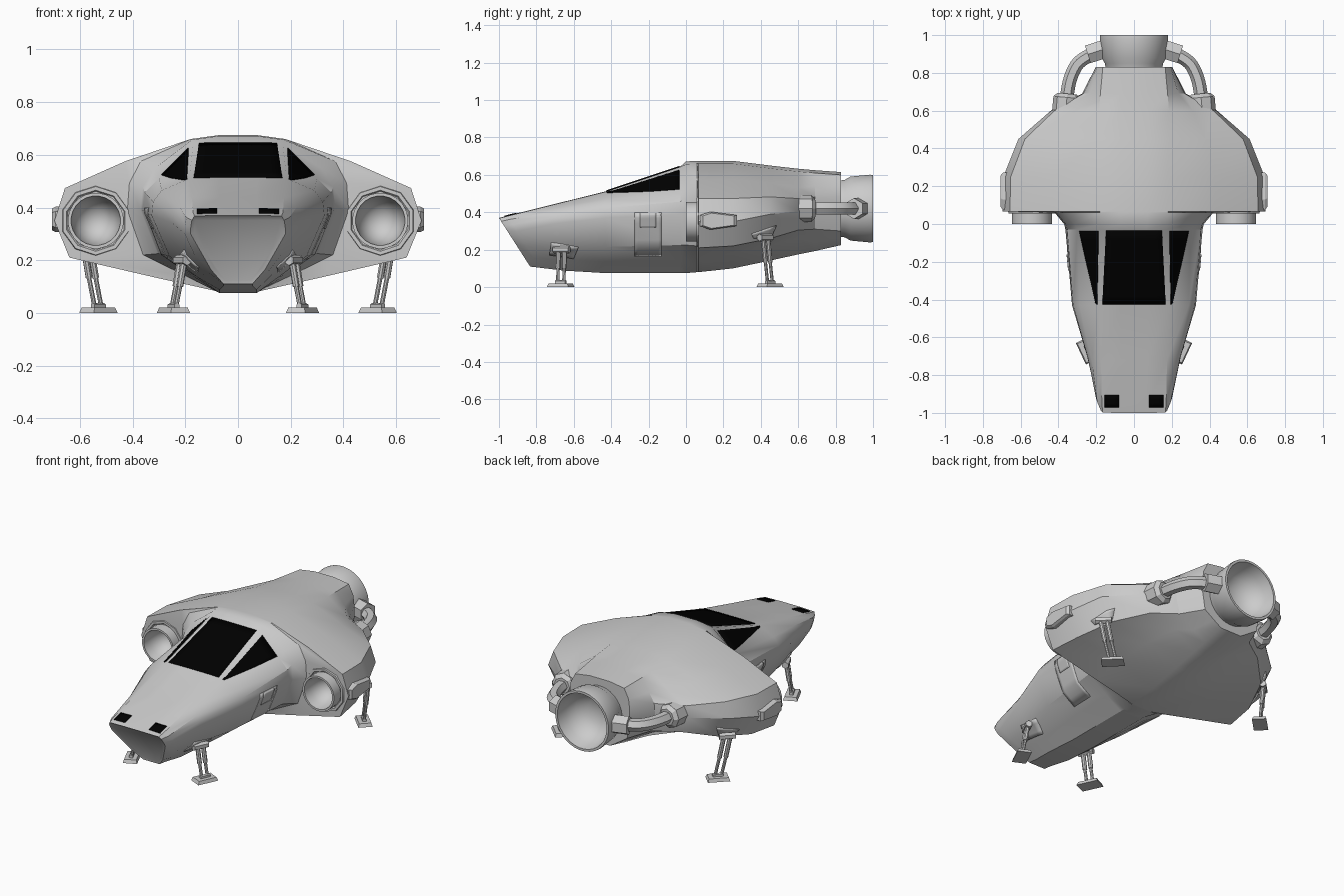
import bpy, bmesh, math
from mathutils import Vector, Matrix
from mathutils.bvhtree import BVHTree

if "Cube" in bpy.data.objects:
    bpy.data.objects.remove(bpy.data.objects["Cube"])

black = bpy.data.materials.new("dark_glass")
black.diffuse_color = (0, 0, 0, 1)
black.use_nodes = True
black.node_tree.nodes["Principled BSDF"].inputs["Base Color"].default_value = black.diffuse_color


def smooth(ob, angle=35):
    bpy.ops.object.select_all(action='DESELECT')
    bpy.context.view_layer.objects.active = ob
    ob.select_set(True)
    bpy.ops.object.shade_smooth_by_angle(angle=math.radians(angle))


def finish(name, bm, mat=None, angle=35):
    bmesh.ops.recalc_face_normals(bm, faces=bm.faces)
    me = bpy.data.meshes.new(name)
    bm.to_mesh(me)
    bm.free()
    ob = bpy.data.objects.new(name, me)
    bpy.context.collection.objects.link(ob)
    if mat:
        me.materials.append(mat)
    smooth(ob, angle)
    return ob


def rod(name, a, b, r1, r2=None, n=8, angle=35):
    a, b = Vector(a), Vector(b)
    bm = bmesh.new()
    rot = (b - a).to_track_quat('Z', 'Y').to_matrix().to_4x4()
    bmesh.ops.create_cone(bm, cap_ends=True, segments=n, radius1=r1,
                          radius2=r1 if r2 is None else r2, depth=(b - a).length,
                          matrix=Matrix.Translation((a + b) / 2) @ rot)
    return finish(name, bm, angle=angle)


def lathe(name, cx, cz, profile, n=32, angle=35):
    """Turn a (radius, y) profile round an axis parallel to y."""
    bm = bmesh.new()
    rings = []
    for r, y in profile:
        rings.append([bm.verts.new((cx + r * math.cos(t), y, cz + r * math.sin(t)))
                      for t in [2 * math.pi * (k + 0.5) / n for k in range(n)]])
    for p, q in zip(rings, rings[1:]):
        for k in range(n):
            bm.faces.new((p[k], p[(k + 1) % n], q[(k + 1) % n], q[k]))
    bmesh.ops.remove_doubles(bm, verts=bm.verts, dist=1e-5)
    return finish(name, bm, angle=angle)


# Hull stations: y, shear, top z, roof x, shoulder x z, side x z, low x z, bottom z
stations = [
    (-1.00, .64, .370, .165, .175, .352, .180, .300, .140, .230, .110),
    (-.955, .64, .382, .170, .195, .362, .202, .300, .165, .220, .103),
    (-.72, .20, .440, .175, .225, .405, .248, .340, .205, .220, .088),
    (-.43, 0, .512, .185, .290, .465, .328, .370, .260, .215, .075),
    (-.03, 0, .645, .170, .300, .512, .363, .390, .300, .225, .075),
    (0, 0, .672, .175, .315, .550, .370, .390, .305, .225, .075),
    (.06, 0, .675, .180, .370, .575, .420, .390, .360, .220, .080),
    (.066, 0, .675, .180, .430, .575, .697, .350, .640, .210, .080),
    (.25, 0, .675, .180, .430, .575, .692, .350, .615, .220, .100),
    (.45, 0, .650, .185, .380, .558, .612, .390, .535, .260, .142),
    (.60, 0, .633, .185, .310, .530, .440, .405, .385, .305, .175),
    (.69, 0, .625, .178, .235, .540, .275, .410, .250, .310, .193),
    (.83, 0, .615, .165, .195, .540, .203, .410, .185, .300, .225),
]


def section(y, shear, top, roof, sx, sz, mx, mz, lx, lz, bot):
    dip = .32 if .1 < y < .65 else .56      # hollow between belly and pods
    half = [(min(.08, roof * .4), top), (roof, top - (.015 if y > -.03 else .002)), (sx, sz),
            (sx + .85 * (mx - sx), sz + .45 * (mz - sz)), (mx, mz), (lx, lz),
            (lx + .55 * (.07 - lx), lz + dip * (bot - lz)), (.07 if y > -.9 else .055, bot)]
    ring = half + [(-x, z) for x, z in reversed(half)]
    return [(x, y + shear * (top - z), z) for x, z in ring]


# Hull: one loft from nose to tail
bm = bmesh.new()
rings = [[bm.verts.new(c) for c in section(*s)] for s in stations]
for i, (p, q) in enumerate(zip(rings, rings[1:])):
    for k in range(16):
        j = (k + 1) % 16
        if i == 3 and k == 1:               # flat triangle for the side window
            faces = [(p[k], p[j], q[j]), (p[k], q[j], q[k])]
        elif i == 3 and k == 13:
            faces = [(p[k], p[j], q[k]), (p[j], q[j], q[k])]
        else:
            faces = [(p[k], p[j], q[j], q[k])]
        for f in faces:
            bm.faces.new(f)
nose = bm.faces.new(rings[0])
bm.faces.new(rings[-1])
bmesh.ops.recalc_face_normals(bm, faces=bm.faces)
bmesh.ops.inset_region(bm, faces=[nose], thickness=.014, depth=-.006)
bm.normal_update()
tree = BVHTree.FromBMesh(bm)
hull = finish("hull", bm, angle=32)


def patch(name, corners, axis, t=.004, mat=None, n=8):
    """Thin quad panel laid on the hull; corners are (x, y) from above or (y, z) from a side."""
    bm = bmesh.new()
    c = [Vector(p) for p in corners]
    grid = []
    for i in range(n + 1):
        row = []
        for j in range(n + 1):
            u, v = i / n, j / n
            p = c[0].lerp(c[1], u).lerp(c[3].lerp(c[2], u), v)
            if axis == 'top':
                hit = tree.ray_cast(Vector((p.x, p.y, 3)), Vector((0, 0, -1)))
            else:
                hit = tree.ray_cast(Vector((3 * axis, p.x, p.y)), Vector((-axis, 0, 0)))
            row.append(bm.verts.new(hit[0]))
        grid.append(row)
    for i in range(n):
        for j in range(n):
            bm.faces.new((grid[i][j], grid[i + 1][j], grid[i + 1][j + 1], grid[i][j + 1]))
    ob = finish(name, bm, mat)
    mod = ob.modifiers.new("thickness", 'SOLIDIFY')
    mod.thickness, mod.offset = 2 * t, 0
    return ob


def rect(a0, a1, b0, b1):
    return [(a0, b0), (a1, b0), (a1, b1), (a0, b1)]


# Windscreen
patch("windscreen", [(-.168, -.425), (.168, -.425), (.148, -.035), (-.148, -.035)], 'top', mat=black)

# Main engine nozzle
lathe("main_nozzle", 0, .42, [(0, .81), (.148, .81), (.155, .85), (.172, .88), (.182, .985), (.18, 1),
                              (.166, 1), (.155, .94), (.125, .88), (.07, .845), (0, .835)], 32)

for s, side in ((1, "right"), (-1, "left")):
    # Side windows and nose lights
    patch(side + "_window", [(s * .194, -.425), (s * .203, -.42), (s * .288, -.036), (s * .187, -.036)],
          'top', mat=black)
    patch(side + "_nose_light", rect(s * .08, s * .155, -.97, -.905), 'top', mat=black, n=3)

    # Door with its small window
    patch(side + "_door", rect(-.275, -.13, .165, .40), s, .003)
    patch(side + "_door_window", rect(-.245, -.16, .32, .395), s, .006)

    # Intake: bore through the pod wall, lipped bowl and bezel
    cut = rod("intake_cutter", (s * .54, -.1, .35), (s * .54, .165, .35), .1, n=24)
    cut.hide_render = True
    mod = hull.modifiers.new("intake", 'BOOLEAN')
    mod.operation, mod.object, mod.solver = 'DIFFERENCE', cut, 'EXACT'
    bpy.context.view_layer.objects.active = hull
    bpy.ops.object.modifier_apply(modifier="intake")
    bpy.data.objects.remove(cut)
    lathe(side + "_intake", s * .54, .35, [(.106, .17), (.106, 0), (.094, 0), (.088, .05), (.07, .1),
                                          (.04, .13), (0, .14)], 24)
    lathe(side + "_intake_bezel", s * .54, .35, [(.134, .07), (.13, .056), (.116, .056), (.108, .068)], 10)

    # Six-sided pad on the outside of the pod
    bm = bmesh.new()
    outline = [(.075, .325), (.075, .385), (.13, .403), (.272, .385), (.272, .327), (.13, .307)]
    rows = []
    for x, k in ((.64, 1), (.693, 1), (.706, .85)):
        rows.append([bm.verts.new((s * x, .173 + (y - .173) * k, .355 + (z - .355) * k)) for y, z in outline])
    for p, q in zip(rows, rows[1:]):
        for k in range(6):
            j = (k + 1) % 6
            bm.faces.new((p[k], p[j], q[j], q[k]))
    bm.faces.new(rows[0])
    bm.faces.new(rows[-1])
    finish(side + "_pod_pad", bm, angle=15)

    # Feed pipe from the pod to the nozzle, with faceted collars
    cu = bpy.data.curves.new(side + "_pipe", 'CURVE')
    cu.dimensions, cu.bevel_depth, cu.bevel_resolution, cu.resolution_u = '3D', .036, 1, 4
    path = [(.365, .58), (.355, .70), (.33, .80), (.28, .88), (.16, .925)]
    sp = cu.splines.new('NURBS')
    sp.points.add(len(path) - 1)
    for pt, (x, y) in zip(sp.points, path):
        pt.co = (s * x, y, .42, 1)
    sp.use_endpoint_u, sp.order_u = True, 3
    pipe = bpy.data.objects.new(side + "_pipe", cu)
    bpy.context.collection.objects.link(pipe)
    bpy.ops.object.select_all(action='DESELECT')
    bpy.context.view_layer.objects.active = pipe
    pipe.select_set(True)
    bpy.ops.object.convert(target='MESH')
    smooth(pipe, 40)
    rod(side + "_pipe_base", (s * .365, .56, .42), (s * .355, .67, .42), .072, n=8, angle=20)
    rod(side + "_pipe_base_lip", (s * .355, .67, .42), (s * .353, .69, .42), .072, .05, n=8, angle=20)
    rod(side + "_pipe_collar", (s * .16, .925, .42), (s * .245, .898, .42), .056, n=6, angle=20)

    # Landing legs: hull plate, hinge, twin struts and a foot turned along the hull
    for end, top, foot, yaw, plate in (
            ("front", (.212, -.665, .20), (.245, -.67), 25,
             [(-.73, .175), (-.6, .155), (-.575, .215), (-.72, .24)]),
            ("rear", (.575, .425, .265), (.53, .45), -45,
             [(.36, .262), (.455, .272), (.48, .33), (.35, .285)])):
        name = f"{side}_{end}_"
        x, y, z = top
        a = math.radians(yaw)
        along = Vector((s * math.sin(a), math.cos(a), 0))
        hip, sole = Vector((s * x, y, z)), Vector((s * foot[0], foot[1], 0))
        patch(name + "leg_plate", plate, s, .006, n=4)
        rod(name + "hinge", hip - along * .045, hip + along * .045, .02, n=6, angle=20)
        for d in (-.018, .018):
            mid = hip.lerp(sole, .5) + along * d
            rod(name + "strut", hip + along * d, mid, .013)
            rod(name + "piston", mid, sole + along * d + Vector((0, 0, .015)), .009)
        ankle = sole + Vector((0, 0, .026))
        rod(name + "ankle", ankle - along * .03, ankle + along * .03, .012, n=6, angle=20)
        bm = bmesh.new()
        bmesh.ops.create_cube(bm, size=1, matrix=Matrix.Diagonal((.08, .126, .02, 1)))
        for v in bm.verts:
            if v.co.z > 0:
                v.co.x *= .85
                v.co.y *= .88
        bm.transform(Matrix.Translation(sole + Vector((0, 0, .01))) @ Matrix.Rotation(-s * a, 4, 'Z'))
        finish(name + "foot", bm, angle=15)

smooth(hull, 32)
